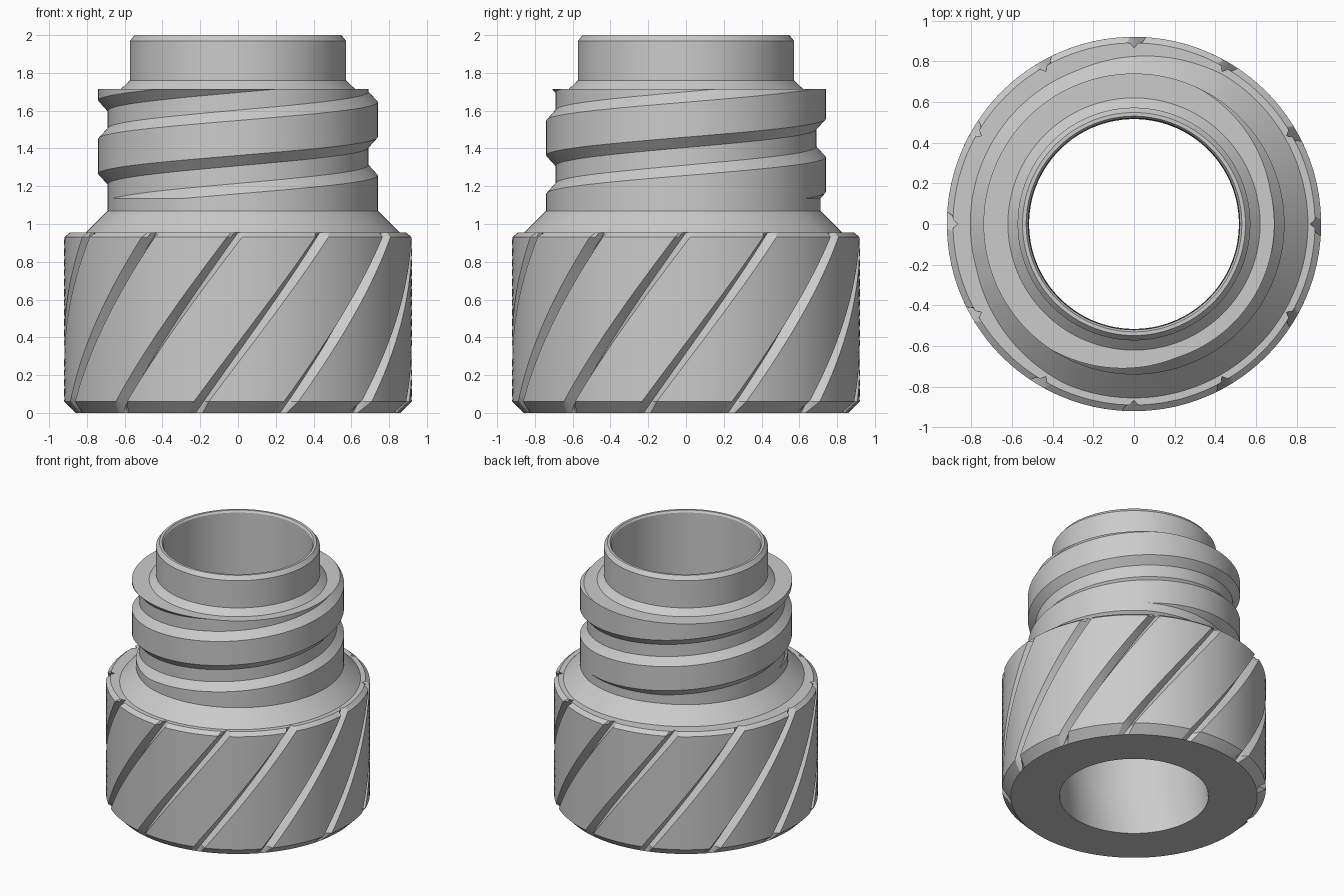
import bpy, bmesh, math

cube = bpy.data.objects.get("Cube")
if cube:
    bpy.data.objects.remove(cube)

# Single plain grey
grey = bpy.data.materials.new("plain_grey")
grey.use_nodes = True
colour = (0.6, 0.6, 0.6, 1)
grey.diffuse_color = colour
grey.node_tree.nodes["Principled BSDF"].inputs["Base Color"].default_value = colour

BORE = 0.52
SHOULDER = 0.955


def skin(name, columns):
    """Join neighbouring columns of (angle, radius, z) points into one surface."""
    bm = bmesh.new()
    grid = [[bm.verts.new((r * math.cos(a), r * math.sin(a), z)) for a, r, z in col]
            for col in columns]
    for left, right in zip(grid, grid[1:]):
        for j in range(len(left) - 1):
            bm.faces.new((left[j], right[j], right[j + 1], left[j + 1]))
    bmesh.ops.remove_doubles(bm, verts=bm.verts, dist=0.0004)
    bmesh.ops.dissolve_degenerate(bm, edges=bm.edges, dist=0.0002)
    mesh = bpy.data.meshes.new(name)
    bm.to_mesh(mesh)
    bm.free()
    mesh.materials.append(grey)
    obj = bpy.data.objects.new(name, mesh)
    bpy.context.collection.objects.link(obj)
    bpy.ops.object.select_all(action='DESELECT')
    obj.select_set(True)
    bpy.context.view_layer.objects.active = obj
    bpy.ops.object.shade_smooth_by_angle(angle=math.radians(25))
    return obj


# Collar with twelve twisted V grooves and chamfered ends
GROOVES, TWIST, HALF = 12, math.radians(45), math.radians(2.5)
STEP = math.tau / GROOVES
ROWS = 28
wall = [(0.86, 0), (0.92, 0.06)]
wall += [(0.92, 0.06 + 0.87 * i / ROWS) for i in range(1, ROWS + 1)]
wall += [(0.89, SHOULDER)]


def collar_column(base, offset):
    limit = 0.865 + 0.055 * min(abs(offset) / HALF, 1)
    angle = lambda z: base + offset + TWIST * (z / SHOULDER - 1)
    outside = [(angle(z), min(r, limit), z) for r, z in wall]
    inside = [(angle(z), BORE, z) for z in (SHOULDER, 0.64, 0.32, 0)]
    return inside + outside + [(angle(SHOULDER), 0.68, SHOULDER)]


offsets = [-HALF, -HALF / 2, 0, HALF / 2]
offsets += [HALF + (STEP - 2 * HALF) * i / 10 for i in range(10)]
columns = [collar_column(g * STEP, o) for g in range(GROOVES) for o in offsets]
columns.append(collar_column(math.tau, -HALF))
skin("grooved_collar", columns)

# Neck with a helical thread, flared foot and plain lip
PITCH, CREST, ROOT = 0.388, 0.74, 0.69
FLANK, BAND = 0.055, 0.185
LOW, HIGH, FOOT = 1.135, 1.715, 1.07


def crest_top(a):
    return 1.645 + PITCH * a / math.tau


def thread_radius(a, z):
    u = (z - crest_top(a)) % PITCH
    gap = PITCH - BAND
    depth = min(u, gap - u) / FLANK if u < gap else 0
    return CREST - (CREST - ROOT) * min(depth, 1)


def neck_column(a):
    foot = thread_radius(a, LOW)
    col = [(a, foot + FOOT - SHOULDER, SHOULDER), (a, foot, FOOT), (a, foot, LOW)]
    for turn in range(-3, 3):
        for edge in (-BAND - FLANK, -BAND, 0, FLANK):
            z = crest_top(a) + PITCH * turn + edge
            z = max(LOW, min(HIGH, z))
            col.append((a, thread_radius(a, z), z))
    col.append((a, thread_radius(a, HIGH), HIGH))
    lip = [(0.62, HIGH), (0.572, 1.76), (0.572, 1.97), (0.548, 2),
           (0.53, 2), (BORE, 1.985), (BORE, 1.5), (BORE, SHOULDER)]
    return col + [(a, r, z) for r, z in lip]


SEGMENTS = 180
skin("threaded_neck", [neck_column(math.tau * i / SEGMENTS) for i in range(SEGMENTS + 1)])
